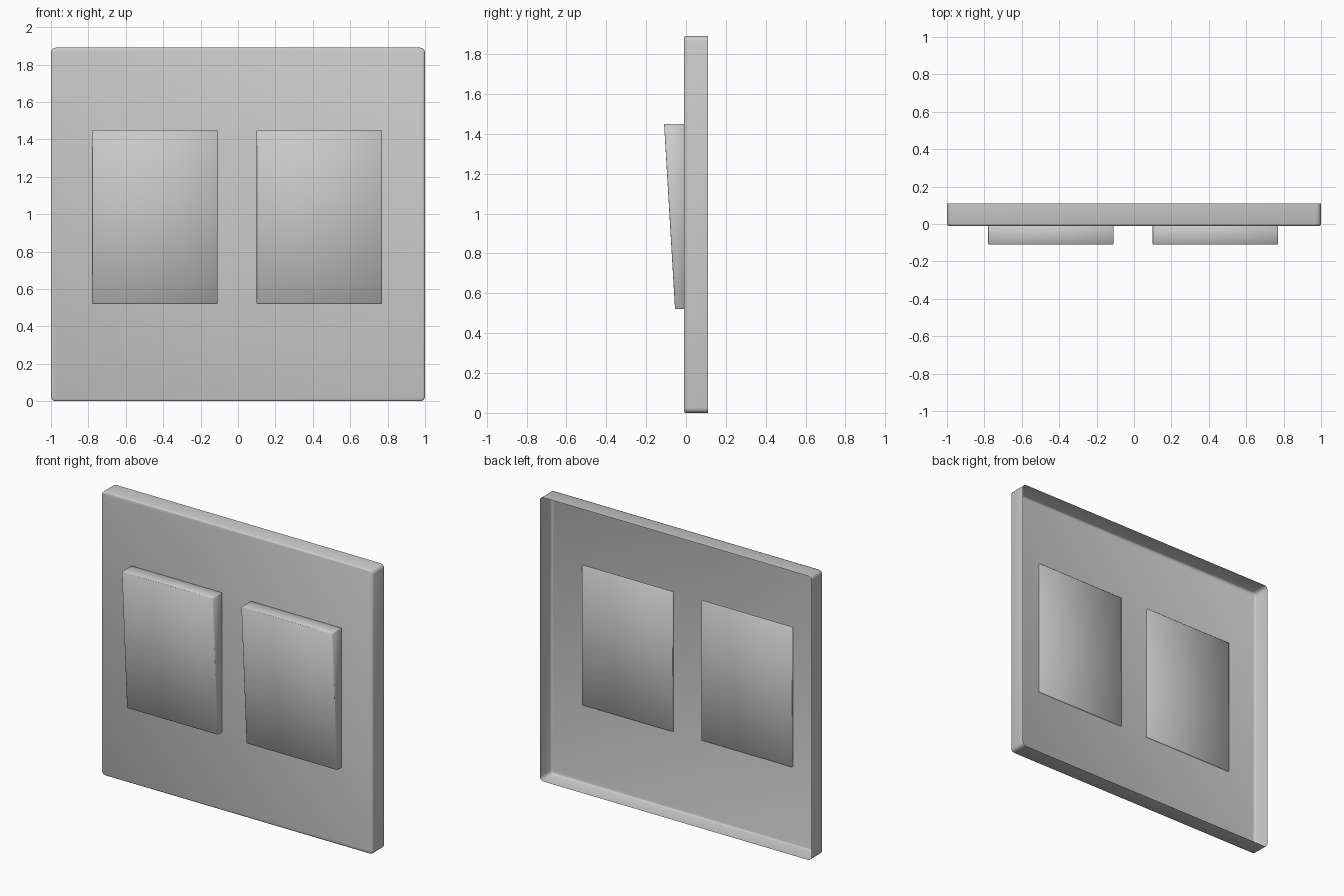
import bpy
import bmesh
import math

cube = bpy.data.objects.get("Cube")
if cube:
    bpy.data.objects.remove(cube, do_unlink=True)

WIDTH, HEIGHT = 2.0, 1.89
FRONT, BACK = -0.01, 0.11

grey = bpy.data.materials.new("light_grey")
grey.use_nodes = True
colour = (0.6, 0.6, 0.6, 1)
grey.diffuse_color = colour
grey.node_tree.nodes["Principled BSDF"].inputs["Base Color"].default_value = colour


def finish(name, bm):
    bmesh.ops.recalc_face_normals(bm, faces=bm.faces)
    mesh = bpy.data.meshes.new(name)
    bm.to_mesh(mesh)
    bm.free()
    mesh.materials.append(grey)
    obj = bpy.data.objects.new(name, mesh)
    bpy.context.collection.objects.link(obj)
    bpy.ops.object.select_all(action='DESELECT')
    obj.select_set(True)
    bpy.context.view_layer.objects.active = obj
    bpy.ops.object.shade_smooth_by_angle(angle=math.radians(50))
    return obj


def box(x0, x1, y0, y1, z0, z1):
    bm = bmesh.new()
    bmesh.ops.create_cube(bm, size=1)
    for v in bm.verts:
        v.co.x = x1 if v.co.x > 0 else x0
        v.co.y = y1 if v.co.y > 0 else y0
        v.co.z = z1 if v.co.z > 0 else z0
    return bm


# Wall plate: a shallow tray, open at the back, with rounded corners
bm = box(-WIDTH / 2, WIDTH / 2, FRONT, BACK, 0, HEIGHT)
corners = [e for e in bm.edges if abs(e.verts[0].co.y - e.verts[1].co.y) > 0.01]
bmesh.ops.bevel(bm, geom=corners, offset=0.025, segments=3, profile=0.5,
                affect='EDGES')
rim = [e for e in bm.edges if all(abs(v.co.y - FRONT) < 1e-4 for v in e.verts)]
bmesh.ops.bevel(bm, geom=rim, offset=0.01, segments=2, profile=0.5,
                affect='EDGES')
back = [f for f in bm.faces if all(abs(v.co.y - BACK) < 1e-4 for v in f.verts)]
bmesh.ops.delete(bm, geom=back, context='FACES_ONLY')
finish("wall_plate", bm)

# Rocker switches: wedges that stand out further at the top
for name, x in (("right_rocker", -0.445), ("left_rocker", 0.435)):
    bm = box(x - 0.335, x + 0.335, -0.11, FRONT + 0.008, 0.52, 1.45)
    for v in bm.verts:
        if v.co.y < FRONT and v.co.z < 1:
            v.co.y = -0.055
    bmesh.ops.bevel(bm, geom=bm.edges[:], offset=0.003, segments=1,
                    affect='EDGES')
    finish(name, bm)
